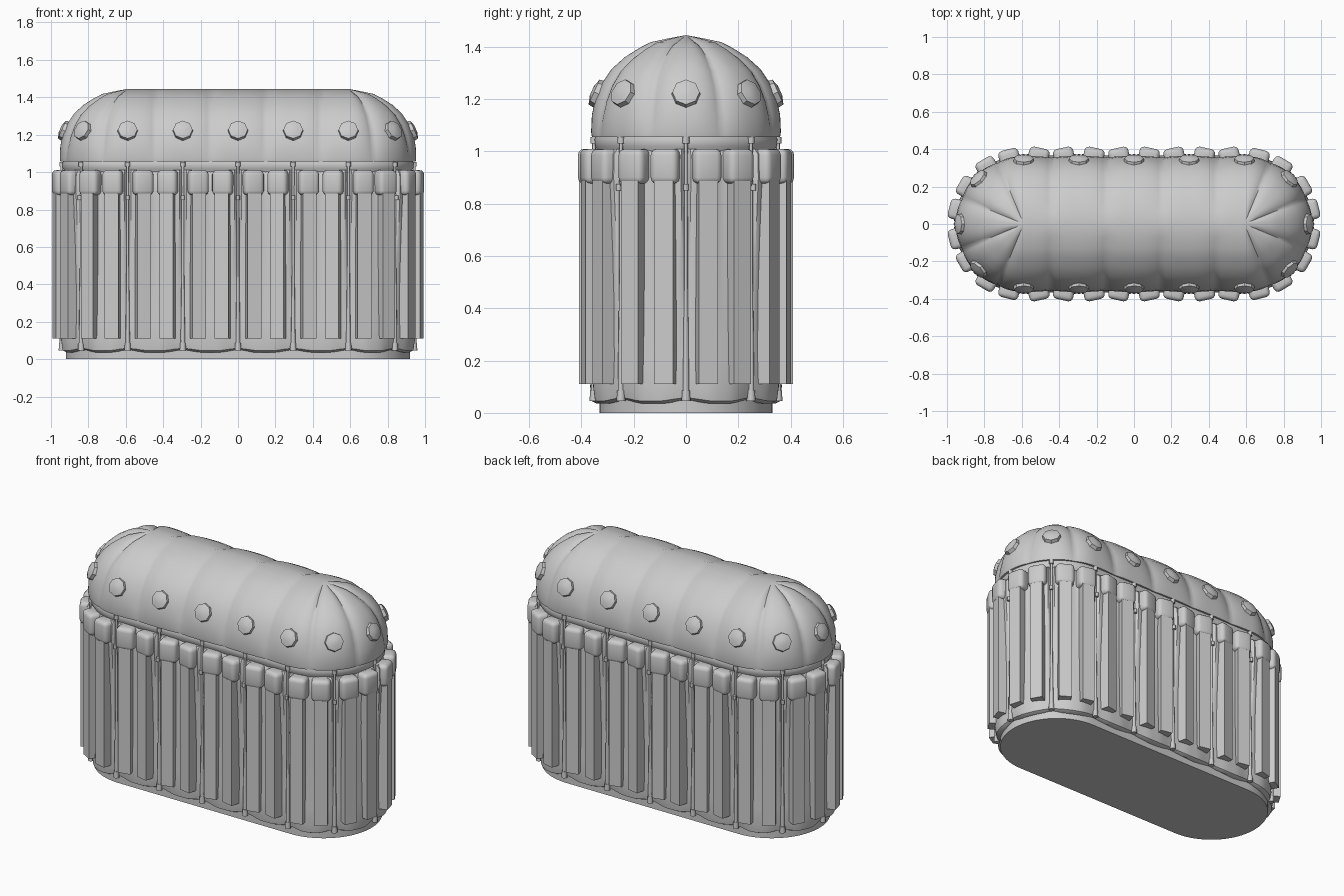
import bpy, bmesh, math
from mathutils import Matrix, Vector

cube = bpy.data.objects.get("Cube")
if cube:
    bpy.data.objects.remove(cube)

HALF = 0.59        # half length of the straight sides
BAY = HALF / 2     # pole spacing
BAYS = 16          # four per straight side, four per rounded end
STEPS = 16         # samples per bay

stone = bpy.data.materials.new("light_grey")
stone.use_nodes = True
stone.diffuse_color = (0.6, 0.6, 0.6, 1)
stone.node_tree.nodes["Principled BSDF"].inputs["Base Color"].default_value = (0.6, 0.6, 0.6, 1)


def outline(u, r):
    """Point and outward angle at bay position u on a rounded oblong of radius r."""
    u %= BAYS
    turn = math.pi if u >= 8 else 0
    u %= 8
    if u <= 4:
        x, y, a = -HALF + u * BAY, -r, -math.pi / 2
    else:
        a = (u - 6) * math.pi / 4
        x, y = HALF + r * math.cos(a), r * math.sin(a)
    if turn:
        x, y, a = -x, -y, a + math.pi
    return x, y, a


def frame(u, r, z, splay=0.0):
    """Local frame: x outward, y along the wall, z up."""
    x, y, a = outline(u, r)
    return Matrix.Translation((x, y, z)) @ Matrix.Rotation(a + splay, 4, 'Z')


def finish(name, bm, angle=40):
    bmesh.ops.remove_doubles(bm, verts=bm.verts, dist=0.0005)
    bmesh.ops.recalc_face_normals(bm, faces=bm.faces)
    mesh = bpy.data.meshes.new(name)
    bm.to_mesh(mesh)
    bm.free()
    mesh.materials.append(stone)
    obj = bpy.data.objects.new(name, mesh)
    bpy.context.collection.objects.link(obj)
    bpy.ops.object.select_all(action='DESELECT')
    obj.select_set(True)
    bpy.context.view_layer.objects.active = obj
    bpy.ops.object.shade_smooth_by_angle(angle=math.radians(angle))
    return obj


def loft(name, profile, shape=None, angle=40, cap=False):
    """Sweep a (radius, z) profile round the outline; shape modulates it within each bay."""
    bm = bmesh.new()
    rows = []
    for r, z in profile:
        row = []
        for i in range(BAYS * STEPS):
            u = i / STEPS
            t = abs(u - round(u)) * 2       # 0 at a pole, 1 halfway between
            rr, zz = shape(t, r, z) if shape else (r, z)
            x, y, _ = outline(u, rr)
            row.append(bm.verts.new((x, y, zz)))
        rows.append(row)
    n = BAYS * STEPS
    for low, high in zip(rows, rows[1:]):
        for i in range(n):
            j = (i + 1) % n
            bm.faces.new((low[i], low[j], high[j], high[i]))
    if cap:
        bm.faces.new(rows[0])
        bm.faces.new(rows[-1])
    return finish(name, bm, angle)


def box(bm, matrix, depth, width, height, bevel):
    part = bmesh.ops.create_cube(bm, size=1, matrix=matrix @ Matrix.Diagonal((depth, width, height, 1)))
    if bevel:
        edges = list({e for v in part["verts"] for e in v.link_edges})
        bmesh.ops.bevel(bm, geom=edges, offset=bevel, segments=3, profile=0.5, affect='EDGES')


def tube(bm, matrix, z0, z1, r0, r1, sides=8):
    m = matrix @ Matrix.Translation((0, 0, (z0 + z1) / 2))
    bmesh.ops.create_cone(bm, cap_ends=True, segments=sides, radius1=r0, radius2=r1,
                          depth=z1 - z0, matrix=m)


# Base slab
loft("base", [(0.33, 0), (0.33, 0.06)], cap=True)


# Draped wall, gathered at the poles and sagging at the hem
def drape(t, r, z):
    lift = min(1, z / 0.87) ** 1.5
    gather = min(1, t / 0.15)
    swell = 0.5 - 0.5 * math.cos(math.pi * min(1, t * 1.2))
    fold = 0.035 * lift * gather * (1 - t) + 0.015 * swell * (1 - lift)
    hem = 0.012 * (1 - swell) if z < 0.05 else 0
    return r + fold, z + hem


loft("draped_wall", [(0.325, 0.035), (0.345, 0.045), (0.352, 0.1), (0.347, 0.2), (0.343, 0.4),
                     (0.343, 0.6), (0.345, 0.8), (0.348, 0.9), (0.345, 0.99), (0.33, 1.01)],
     drape, cap=True)

# Neck band under the roof
loft("neck", [(0.33, 0.99), (0.347, 1.02), (0.35, 1.045), (0.34, 1.07)], cap=True)


# Lobed roof with a crease halfway between the poles
def lobe(t, r, z):
    crease = t ** 3
    up = min(1, max(0, (z - 1.06) / 0.1))
    fade = min(1, r / 0.1)
    return r * (1 - 0.05 * crease * (0.4 + 0.6 * up)), z - 0.012 * crease * up * fade


loft("roof", [(0.33, 1.06), (0.36, 1.056), (0.363, 1.075), (0.36, 1.14), (0.347, 1.2), (0.322, 1.26),
              (0.285, 1.315), (0.235, 1.36), (0.18, 1.395), (0.135, 1.418), (0.07, 1.432), (0, 1.445)],
     lobe, angle=50)

# Hanging panels and puffed headers, a splayed pair at every pole
panels, headers = bmesh.new(), bmesh.new()
poles, studs = bmesh.new(), bmesh.new()
for k in range(BAYS):
    for side in (-1, 1):
        u = k + side * 0.08 / BAY
        at_end = 4 < u % 8 < 8
        splay = side * (0.04 if at_end else 0.22)
        box(panels, frame(u, 0.365, 0.54, splay), 0.075, 0.075, 0.86, 0)
        box(headers, frame(u, 0.365, 0.943, splay), 0.085, 0.11, 0.134, 0.024)
    # Pole with a wide foot, a tapering shaft and a knob
    m = frame(k, 0.352, 0)
    tube(poles, m, 0.045, 0.085, 0.017, 0.015)
    tube(poles, m, 0.085, 0.5, 0.012, 0.007)
    tube(poles, m, 0.5, 1.045, 0.007, 0.007)
    tube(poles, frame(k, 0.365, 0), 0.85, 0.875, 0.010, 0.010)
    tube(poles, m, 1.03, 1.055, 0.013, 0.013)
    # Domed stud lying on the roof slope
    tilt = Matrix.Rotation(math.radians(66), 4, 'Y')
    s = frame(k, 0.335, 1.22) @ tilt
    tube(studs, s, -0.02, 0.018, 0.058, 0.052)
    tube(studs, s, 0.018, 0.028, 0.052, 0.02)

finish("hanging_panels", panels, 30)
finish("puffed_headers", headers, 60)
finish("poles", poles, 50)
finish("roof_studs", studs, 40)
